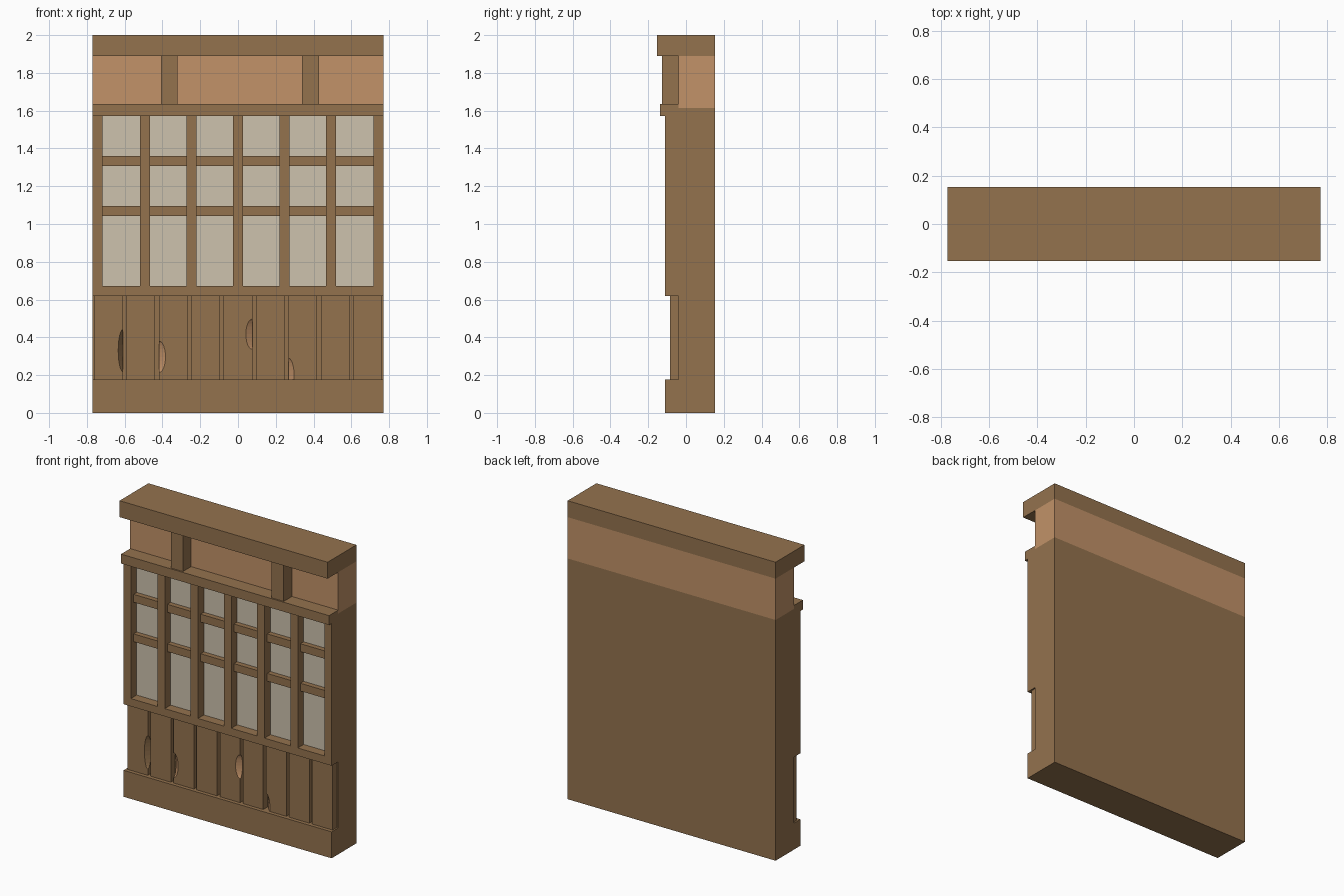
import bpy, bmesh, math

if "Cube" in bpy.data.objects:
    bpy.data.objects.remove(bpy.data.objects["Cube"])


def material(name, rgb):
    m = bpy.data.materials.new(name)
    m.diffuse_color = (*rgb, 1)
    m.use_nodes = True
    m.node_tree.nodes["Principled BSDF"].inputs["Base Color"].default_value = m.diffuse_color
    return m


WOOD = material("brown wood", (0.296, 0.170, 0.076))
TAN = material("tan plaster", (0.539, 0.287, 0.138))
PAPER = material("cream paper", (0.610, 0.539, 0.423))


def finish(name, bm, mats):
    mesh = bpy.data.meshes.new(name)
    bmesh.ops.recalc_face_normals(bm, faces=bm.faces)
    bm.to_mesh(mesh)
    bm.free()
    for m in mats:
        mesh.materials.append(m)
    ob = bpy.data.objects.new(name, mesh)
    bpy.context.collection.objects.link(ob)
    return ob


def box(name, x0, x1, y0, y1, z0, z1, mat=WOOD):
    bm = bmesh.new()
    bmesh.ops.create_cube(bm, size=1)
    for v in bm.verts:
        v.co = (x1 if v.co.x > 0 else x0,
                y1 if v.co.y > 0 else y0,
                z1 if v.co.z > 0 else z0)
    return finish(name, bm, [mat])


W, BACK, WALL = 0.771, 0.1525, -0.04
BASE_TOP, SILL, SILL_TOP, HEAD = 0.177, 0.62, 0.672, 1.573

# Wall core, upper plaster band, cap beam and base
box("wall_core", -W, W, WALL, BACK, 0, 1.613)
box("plaster_band", -W, W, WALL, BACK, 1.613, 1.89, TAN)
box("cap_beam", -W, W, -BACK, BACK, 1.89, 2)
box("base_board", -W, W, -0.11, WALL, 0, BASE_TOP)

# Ledge and short posts under the cap
box("ledge", -W, W, -0.137, WALL, HEAD, 1.636)
box("short_post_left", -0.407, -0.32, -0.127, WALL, 1.636, 1.89)
box("short_post_right", 0.338, 0.428, -0.127, WALL, 1.636, 1.89)

# Lattice window: sill, paper, uprights and cross bars
box("window_sill", -W, W, -0.11, WALL, SILL, SILL_TOP)
box("paper_panel", -0.73, 0.73, -0.048, WALL, SILL_TOP, HEAD, PAPER)
for i in range(7):
    c = (i - 3) * 0.2465
    a, b = c - 0.027, c + 0.027
    if i == 0:
        a, b = -W, -0.718
    if i == 6:
        a, b = 0.718, W
    box(f"upright_{i}", a, b, -0.11, WALL, SILL_TOP, HEAD)
for j, (a, b) in enumerate([(1.043, 1.095), (1.307, 1.36)]):
    for i in range(6):
        c = (i - 2.5) * 0.2465
        box(f"cross_bar_{j}_{i}", c - 0.1, c + 0.1, -0.082, WALL, a, b)


# Plank with a curved chip taken out of one front edge
def chipped_plank(name, x0, x1, side, zc, half, width, depth, mat):
    yf = -0.085
    zs = [BASE_TOP, SILL] + [zc + half * math.cos(math.pi * k / 12) for k in range(13)]
    zs = sorted(z for z in set(zs) if BASE_TOP <= z <= SILL)
    edge, far = (x1, x0) if side > 0 else (x0, x1)
    bm = bmesh.new()
    rings = []
    for z in zs:
        c = math.sqrt(max(0, 1 - ((z - zc) / half) ** 2))
        pts = [(far, WALL), (edge, WALL), (edge, yf + c * depth),
               (edge - side * c * width, yf), (far, yf)]
        rings.append([bm.verts.new((x, y, z)) for x, y in pts])
    for lo, hi in zip(rings, rings[1:]):
        for k in range(5):
            n = (k + 1) % 5
            f = bm.faces.new((lo[k], lo[n], hi[n], hi[k]))
            f.material_index = 1 if k == 2 else 0
    bm.faces.new(rings[0])
    bm.faces.new(rings[-1])
    bmesh.ops.remove_doubles(bm, verts=bm.verts, dist=1e-4)
    finish(name, bm, [WOOD, mat])


# Nine lower planks, four of them chipped
chips = {0: (1, 0.33, 0.112, 0.025, 0.036, WOOD),
         2: (-1, 0.297, 0.083, 0.034, 0.025, TAN),
         4: (1, 0.417, 0.08, 0.034, 0.025, TAN),
         6: (-1, 0.2, 0.09, 0.03, 0.025, TAN)}
for i in range(9):
    c = (i - 4) * 0.1712
    a, b = c - 0.0755, c + 0.0755
    if i in chips:
        chipped_plank(f"plank_{i}", a, b, *chips[i])
    else:
        box(f"plank_{i}", a, b, -0.085, WALL, BASE_TOP, SILL)
